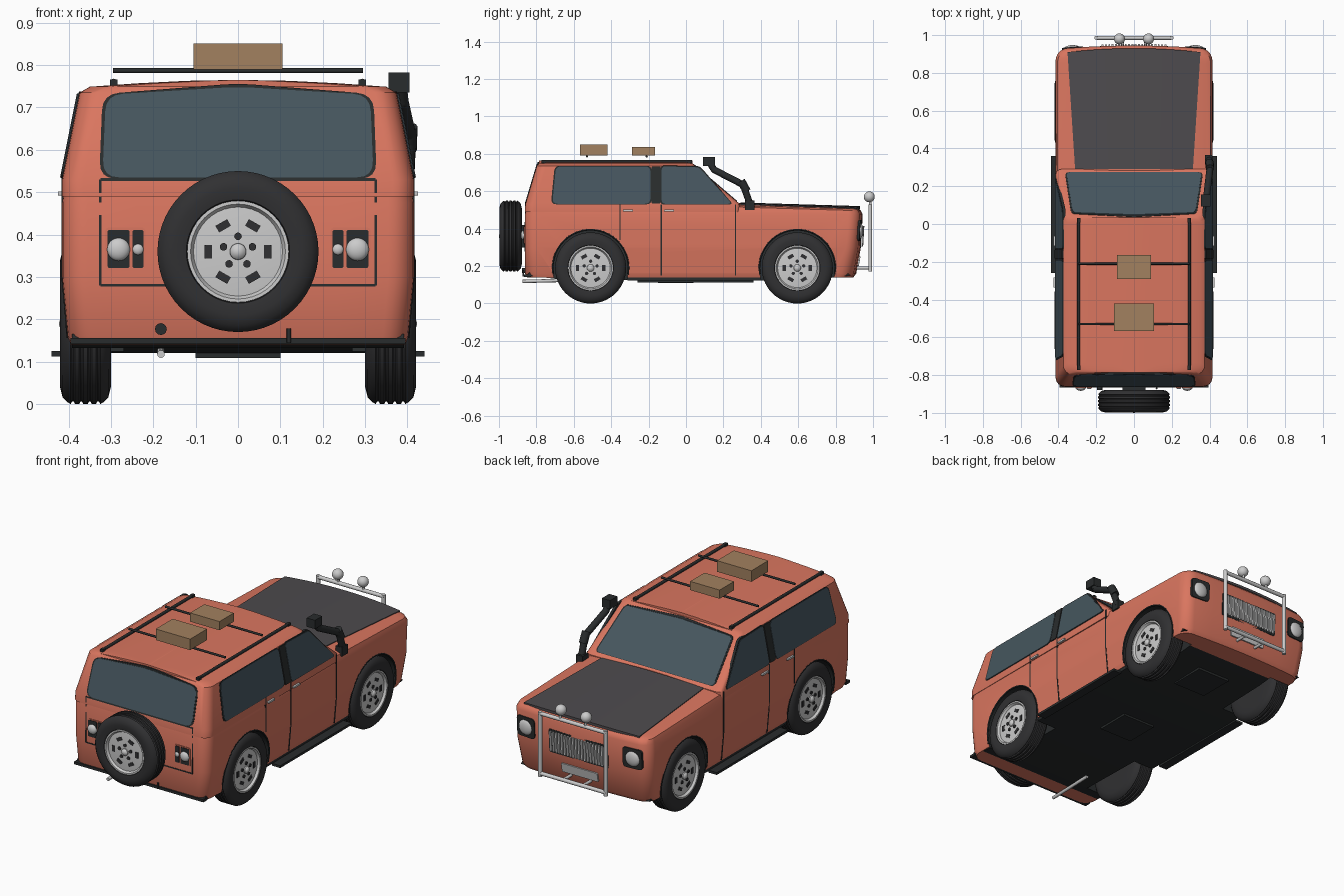
import bpy, bmesh
from math import sin, cos, pi, radians
from mathutils import Vector, Matrix

if "Cube" in bpy.data.objects:
    bpy.data.objects.remove(bpy.data.objects["Cube"])

def mat(name, *c):
    m = bpy.data.materials.new(name)
    m.diffuse_color = (*c, 1)
    m.use_nodes = True
    m.node_tree.nodes["Principled BSDF"].inputs["Base Color"].default_value = m.diffuse_color
    return m

PAINT = mat("paint", .70, .18, .115)
GLASS = mat("glass", .06, .092, .112)
DARK = mat("dark_trim", .022, .025, .026)
RUBBER = mat("rubber", .03, .03, .032)
HOOD = mat("hood_grey", .075, .07, .076)
CARD = mat("cardboard", .36, .22, .115)

def finish(bm, name, m=None, M=Matrix()):
    bm.transform(M)
    bmesh.ops.recalc_face_normals(bm, faces=bm.faces)
    me = bpy.data.meshes.new(name)
    bm.to_mesh(me)
    bm.free()
    if m:
        me.materials.append(m)
    ob = bpy.data.objects.new(name, me)
    bpy.context.collection.objects.link(ob)
    return ob

def skin(name, rings, m=None, M=Matrix()):
    bm = bmesh.new()
    R = [[bm.verts.new(p) for p in r] for r in rings]
    n = len(R[0])
    for a, b in zip(R, R[1:]):
        for i in range(n):
            bm.faces.new((a[i], a[(i + 1) % n], b[(i + 1) % n], b[i]))
    bm.faces.new(R[0])
    bm.faces.new(R[-1])
    return finish(bm, name, m, M)

def lathe(name, prof, m, M, n=40):
    return skin(name, [[(x, r * cos(2 * pi * i / n), r * sin(2 * pi * i / n)) for i in range(n)]
                       for x, r in prof], m, M)

def box(name, x0, x1, y0, y1, z0, z1, m=None):
    return skin(name, [[(x0, y0, z), (x1, y0, z), (x1, y1, z), (x0, y1, z)] for z in (z0, z1)], m)

def tube(name, pts, r, m=None, n=12):
    bm = bmesh.new()
    pts = [Vector(p) for p in pts]
    for a, b in zip(pts, pts[1:]):
        M = Matrix.Translation((a + b) / 2) @ (b - a).to_track_quat('Z', 'Y').to_matrix().to_4x4()
        bmesh.ops.create_cone(bm, cap_ends=True, segments=n, radius1=r, radius2=r, depth=(b - a).length, matrix=M)
    for p in pts[1:-1]:
        bmesh.ops.create_uvsphere(bm, u_segments=n, v_segments=8, radius=r, matrix=Matrix.Translation(p))
    return finish(bm, name, m)

def ball(name, p, r, m=None, sy=1):
    bm = bmesh.new()
    bmesh.ops.create_uvsphere(bm, u_segments=24, v_segments=14, radius=r)
    return finish(bm, name, m, Matrix.Translation(p) @ Matrix.Diagonal((1, sy, 1, 1)))

def rounded(pts, r):
    out, P = [], [Vector(p) for p in pts]
    for i, p in enumerate(P):
        a, b = P[i - 1] - p, P[(i + 1) % len(P)] - p
        a, b = p + a.normalized() * r, p + b.normalized() * r
        out += [a * (1 - t) ** 2 + p * 2 * t * (1 - t) + b * t * t for t in (0, .25, .5, .75, 1)]
    return out

def panel(name, pts, f, m=None, r=0, out=.004):
    pts = rounded(pts, r) if r else pts
    return skin(name, [[f(u, v, d) for u, v in pts] for d in (-.012, out)], m)

def window(name, pts, f, r):
    c = sum((Vector(p) for p in pts), Vector((0, 0))) / len(pts)
    grown = [Vector(p) + (Vector(p) - c).normalized() * .008 for p in pts]
    panel(name + "_seal", grown, f, DARK, r, .002)
    panel(name, pts, f, GLASS, r, .004)

def rect(x0, x1, z0, z1):
    return [(x0, z0), (x1, z0), (x1, z1), (x0, z1)]

# Surface positions of side, rear, windscreen and nose
def side_x(z):
    return .402 + (z - .15) * .0867 if z < .3 else .415 if z < .53 else .415 - (z - .53) * .2
def rear_y(z):
    return -.862 + max(0, z - .52) * .30
def screen_y(z):
    return .29 - max(0, z - .53) * 1.17
def nose_y(x, z):
    return (.89 + (z - .16) * .179 if z < .3 else .915 + (z - .3) * .057) + .02 * (1 - (x / .415) ** 2)
def hood_z(x, y):
    return .536 - .012 * (x / .38) ** 2 - .03 * (y - .29)
rear = lambda u, v, d: (u, rear_y(v) - d, v)
nose = lambda u, v, d: (u, nose_y(u, v) + d, v)
screen = lambda u, v, d: (u, screen_y(v) + d * 1.3, v)

def ring(z, w, y0, y1, rr, rf, bow=0, tilt=0):
    pts = []
    for k, (sx, sy) in enumerate(((1, 1), (-1, 1), (-1, -1), (1, -1))):
        r = min(rf if sy > 0 else rr, w * .9)
        cx, cy = sx * (w - r), (y1 if sy > 0 else y0) - sy * r
        for i in range(7):
            a = (k + i / 6) * pi / 2
            pts.append((cx + r * cos(a), cy + r * sin(a), sy))
        if k in (0, 2):
            pts += [(cx * (1 - t / 3), cy + sy * r, sy) for t in range(1, 6)]
    return [(x, y + (bow * (1 - (x / .415) ** 2) if s > 0 else 0), z - tilt * (y - .29)) for x, y, s in pts]

# Lower body
spec = [(.14, .395, -.85, .875, 0), (.16, .402, -.86, .89, 0), (.3, .415, -.862, .915, 0),
        (.475, .415, -.862, .925, 0), (.515, .405, -.84, .915, .03)]
spec += [(hood_z(w, .29), w, -.3, .905, .03) for w in (.38, .28, .18, .08, .01)]
body = skin("lower_body", [ring(z, w, a, b, .06, .06, .02, t) for z, w, a, b, t in spec], PAINT)
# Cabin with crowned roof
spec = [(z, side_x(z), rear_y(z), screen_y(z)) for z in (.49, .53, .735)]
spec += [(z, w, -.785, .035) for z, w in ((.749, .35), (.757, .24), (.763, .12), (.765, .01))]
skin("cabin", [ring(*s, .05, .03) for s in spec], PAINT)
# Underbody
prof = [(-.85, .15), (-.7, .132), (-.1, .12), (.3, .12), (.7, .132), (.88, .15), (.86, .165), (-.84, .165)]
under = skin("underbody", [[(x, y, z) for y, z in prof] for x in (-.392, .392)], DARK)
box("skid_plate", -.1, .1, -.15, .04, .109, .13, DARK)
box("front_skid_plate", -.1, .1, .45, .65, .118, .14, DARK)
# Wheel wells
for s in (-1, 1):
    for y in (-.51, .595):
        cut = tube("well_cutter", [(s * .27, y, .192), (s * .6, y, .192)], .203, DARK, 48)
        cut.hide_render = True
        for ob in (body, under):
            b = ob.modifiers.new("well", 'BOOLEAN')
            b.operation, b.object, b.solver = 'DIFFERENCE', cut, 'EXACT'
            b.material_mode = 'TRANSFER'
            bpy.context.view_layer.objects.active = ob
            bpy.ops.object.modifier_apply(modifier=b.name)
        bpy.data.objects.remove(cut)
        arc = [(y + .203 * cos(radians(a)), .192 + .203 * sin(radians(a))) for a in range(-10, 191, 8)]
        tube("arch_lip", [(s * (side_x(v) - .003), u, v) for u, v in arc], .005, DARK, 8)

# Wheels
def wheel(name, loc, rot):
    M = Matrix.Translation(loc) @ Matrix.Rotation(rot, 4, 'Z')
    tread = [(-.06, .11), (-.06, .15), (-.054, .174), (-.042, .186)]
    for x in (-.03, -.01, .01, .03):
        tread += [(x - .005, .19), (x - .002, .184), (x + .002, .184), (x + .005, .19)]
    tread += [(.042, .186), (.054, .174), (.06, .15), (.055, .122), (.03, .116)]
    lathe(name + "_tyre", tread, RUBBER, M, 56)
    lathe(name + "_rim", [(.02, .118), (.054, .12), (.054, .112), (.042, .105), (.046, .06), (.046, .02)], None, M)
    lathe(name + "_hub", [(.04, .02), (.052, .019), (.059, .013), (.062, .004)], None, M, 20)
    bm = bmesh.new()
    for i in range(6):
        T = Matrix.Rotation(i * pi / 3, 4, 'X') @ Matrix.Translation((.043, .07, 0)) @ Matrix.Diagonal((.01, .018, .032, 1))
        bmesh.ops.create_cube(bm, size=1, matrix=T)
    for i in range(5):
        T = Matrix.Rotation((i + .25) * 2 * pi / 5, 4, 'X') @ Matrix.Translation((.046, .036, 0)) @ Matrix.Rotation(pi / 2, 4, 'Y')
        bmesh.ops.create_cone(bm, cap_ends=True, segments=12, radius1=.009, radius2=.009, depth=.01, matrix=T)
    finish(bm, name + "_slots_and_nuts", RUBBER, M)

for s in (-1, 1):
    for n, y in (("rear", -.51), ("front", .595)):
        wheel(n + "_wheel", (s * .36, y, .19), 0 if s > 0 else pi)
wheel("spare_wheel", (0, -.938, .36), -pi / 2)
box("spare_mount", -.06, .06, -.89, -.85, .30, .42, DARK)

# Side windows, seams, handles, steps, lamps
for s in (-1, 1):
    f = lambda u, v, d, s=s: (s * (side_x(v) + d), u, v)
    window("rear_side_window", [(-.715, .533), (-.19, .533), (-.19, .733), (-.695, .733)], f, .03)
    window("front_side_window", [(-.13, .533), (.245, .533), (.07, .728), (-.13, .733)], f, .02)
    panel("door_pillar", rect(-.184, -.136, .535, .733), f, DARK, .006, .006)
    for y, z0 in ((-.352, .34), (-.132, .15), (.265, .15)):
        zs = [z0, max(z0, .3), .53] if z0 < .3 else [z0, .53]
        panel("door_seam", [(y - .003, z) for z in zs] + [(y + .003, z) for z in zs[::-1]], f, DARK, 0, .002)
    for y in (-.31, -.09):
        panel("door_handle", rect(y - .027, y + .027, .492, .502), f, None, .003, .01)
    box("side_step", s * .39, s * .44, -.26, .36, .112, .125, DARK)
    # Rear lamps and tailgate seams
    panel("rear_lamp_recess", rect(s * .218, s * .314, .315, .417), rear, PAINT, .012, .003)
    for x, w, r in ((.282, .026, .027), (.236, .013, .013)):
        panel("rear_lamp_frame", rect(s * x - w, s * x + w, .321, .411), rear, DARK, .006, .006)
        ball("rear_lamp", (s * x, -.867, .365), r, None, .6)
    panel("tailgate_seam", rect(s * .325 - .003, s * .325 + .003, .28, .53), rear, DARK, 0, .002)
    # Headlamps
    panel("headlamp_frame", rect(s * .325 - .056, s * .325 + .056, .335, .447), nose, DARK, .02, .006)
    ball("headlamp", (s * .325, nose_y(.325, .39) + .002, .39), .043, None, .4)
    # Roof rails
    tube("roof_rail", [(s * .293, -.77, .76), (s * .293, .03, .76)], .008, DARK)
    for y in (-.76, .02):
        box("rail_foot", s * .293 - .009, s * .293 + .009, y - .012, y + .012, .74, .766, DARK)
    # Bull bar uprights, arms, spotlights
    tube("bull_bar_post", [(s * .2, .985, .172), (s * .2, .985, .53)], .0105)
    tube("bull_bar_arm", [(s * .06, .9, .19), (s * .06, .985, .19)], .008)
    ball("spotlight", (s * .077, .98, .57), .029)
    tube("spotlight_stem", [(s * .077, .985, .52), (s * .077, .985, .55)], .007)
panel("tailgate_seam_low", rect(-.325, .325, .277, .283), rear, DARK, 0, .002)
panel("tailgate_seam_top", rect(-.325, .325, .527, .533), rear, DARK, 0, .002)
window("rear_window", [(-.32, .535), (.32, .535), (.312, .73), (0, .749), (-.312, .73)], rear, .04)
window("windscreen", [(-.358, .548), (.358, .548), (.325, .73), (0, .74), (-.325, .73)], screen, .02)

# Hood panel
rows = []
for i in range(13):
    t = i / 6 - 1
    a, b = (t * .312, .292), (t * .352, .91 + .02 * (1 - t * t))
    rows.append([(x, y, hood_z(x, y) + d) for d, (x, y) in ((-.01, a), (.004, a), (.004, b), (-.01, b))])
skin("hood_panel", rows, HOOD)

# Grille and blank plate
panel("grille_backing", rect(-.18, .18, .295, .425), nose, DARK, .01, .003)
for i in range(20):
    x = -.166 + i * .332 / 19
    panel("grille_bar", rect(x - .005, x + .005, .305, .415), nose, None, 0, .012)
panel("plate", rect(-.11, .11, .2, .25), nose, None, .006, .008)

# Bull bar crossbars
for z in (.19, .52):
    tube("bull_bar_cross", [(-.205, .985, z), (.205, .985, z)], .0105)

# Roof load
for y in (-.53, -.21):
    tube("roof_crossbar", [(-.295, y, .787), (.295, y, .787)], .006, DARK)
box("large_box", -.105, .105, -.567, -.42, .79, .851, CARD)
box("small_box", -.09, .09, -.29, -.165, .79, .838, CARD)

# Snorkel
tube("snorkel_pipe", [(.398, .345, .525), (.403, .305, .635), (.385, .15, .715), (.38, .122, .76)], .018, DARK)
tube("snorkel_collar", [(.400, .325, .60), (.402, .295, .655)], .022, DARK)
box("snorkel_base", .375, .415, .315, .365, .5, .55, DARK)
box("snorkel_head", .355, .405, .092, .155, .735, .783, DARK)

# Rear underside fittings
box("rear_bumper_lip", -.395, .395, -.866, -.83, .142, .156, DARK)
tube("tow_socket", [(-.182, -.84, .177), (-.182, -.878, .177)], .014, DARK)
tube("exhaust_pipe", [(-.182, -.6, .125), (-.182, -.875, .118)], .009)
tube("tow_pin", [(.12, -.87, .145), (.12, -.87, .178)], .005, DARK)

bpy.ops.object.select_all(action='SELECT')
bpy.context.view_layer.objects.active = body
bpy.ops.object.shade_smooth_by_angle(angle=radians(35))
